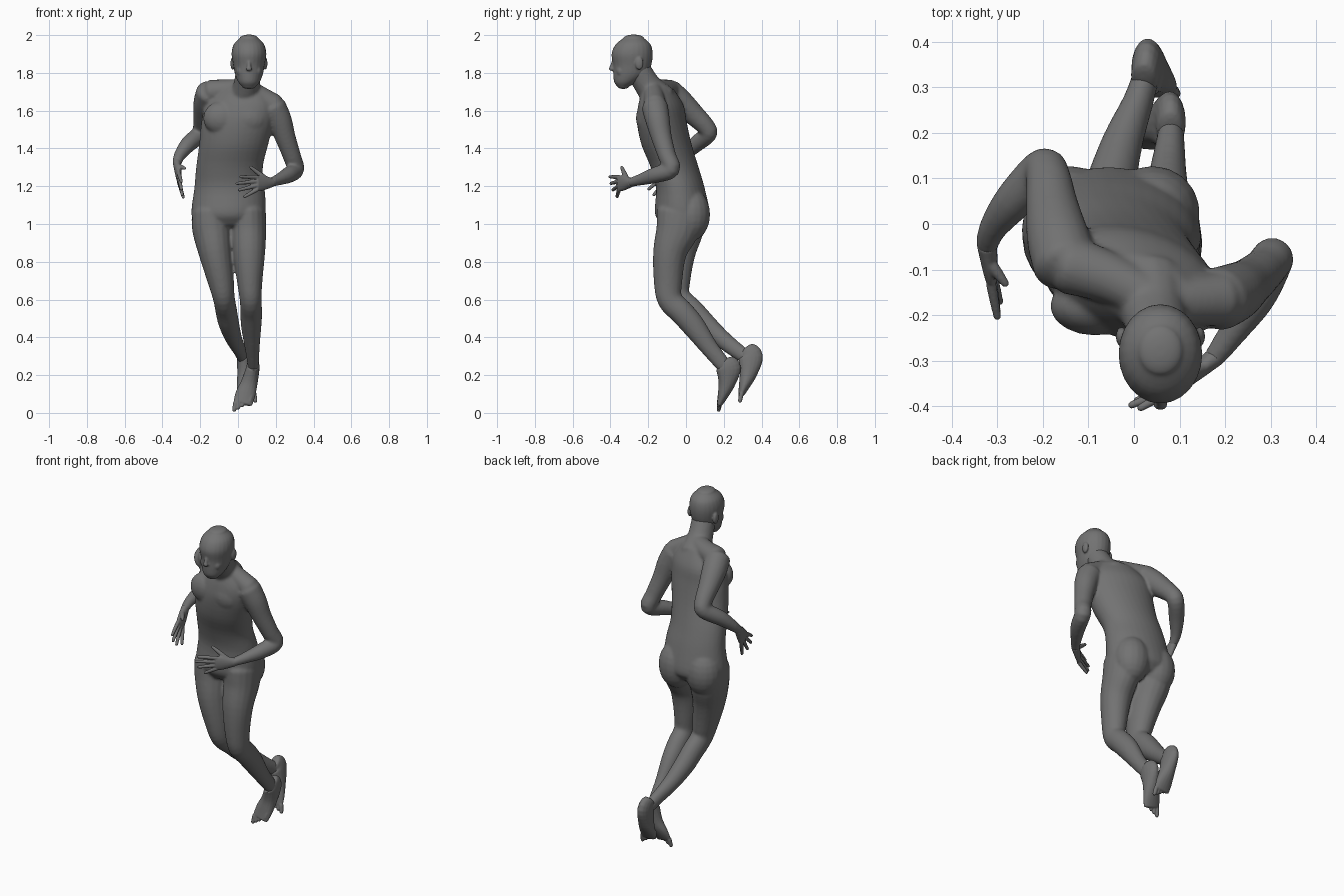
import bpy
import bmesh
from math import cos, sin, pi, radians
from mathutils import Matrix, Vector

UNIT = 0.01  # all positions and radii below are in hundredths

default_cube = bpy.data.objects.get("Cube")
if default_cube:
    bpy.data.objects.remove(default_cube, do_unlink=True)

grey = bpy.data.materials.new("matte grey")
grey.use_nodes = True
grey.diffuse_color = (0.17, 0.17, 0.17, 1)
grey.node_tree.nodes["Principled BSDF"].inputs["Base Color"].default_value = grey.diffuse_color
grey.node_tree.nodes["Principled BSDF"].inputs["Roughness"].default_value = 0.8


def smooth_path(stations, steps=4):
    """Catmull-Rom interpolation of position and radii together."""
    rows = [list(s) if len(s) == 5 else list(s) + [s[-1]] for s in stations]
    result = []
    for i in range(len(rows) - 1):
        before, start = rows[max(i - 1, 0)], rows[i]
        end, after = rows[i + 1], rows[min(i + 2, len(rows) - 1)]
        for k in range(steps):
            t = k / steps
            result.append([
                b + (c - a) * t / 2 + (a - 2.5 * b + 2 * c - d / 2) * t * t
                + (1.5 * (b - c) + (d - a) / 2) * t ** 3
                for a, b, c, d in zip(before, start, end, after)])
    result.append(rows[-1])
    return result


def loft(bm, stations, side=(1, 0, 0), side_end=None, axis=None, cap=0.5, segments=18):
    """Closed tube through (x, y, z, half width, half depth) stations."""
    path = smooth_path(stations)
    last = len(path) - 1
    centres = [Vector(p[:3]) for p in path]
    first_side, final_side = Vector(side), Vector(side_end or side)
    sections = []
    for i, p in enumerate(path):
        along = Vector(axis) if axis else centres[min(i + 1, last)] - centres[max(i - 1, 0)]
        along.normalize()
        wide = first_side.lerp(final_side, i / last)
        wide = (wide - along * wide.dot(along)).normalized()
        sections.append((centres[i], along, wide, along.cross(wide), p[3], p[4]))

    # Rounded ends
    def end_rings(section, direction):
        c, along, wide, deep, w, d = section
        reach = min(w, d) * cap * direction
        return [(c + along * reach * sin(a), along, wide, deep, w * cos(a), d * cos(a))
                for a in map(radians, (25, 50, 75))]

    sections = end_rings(sections[0], -1)[::-1] + sections + end_rings(sections[-1], 1)
    rings = []
    for c, along, wide, deep, w, d in sections:
        angles = [2 * pi * k / segments for k in range(segments)]
        rings.append([bm.verts.new((c + wide * w * cos(a) + deep * d * sin(a)) * UNIT)
                      for a in angles])
    for low, high in zip(rings, rings[1:]):
        for k in range(segments):
            n = (k + 1) % segments
            bm.faces.new((low[k], low[n], high[n], high[k]))
    bm.faces.new(rings[0][::-1])
    bm.faces.new(rings[-1])


def ellipsoid(bm, centre, radii):
    matrix = Matrix.Translation(Vector(centre) * UNIT) @ Matrix.Diagonal((*(Vector(radii) * UNIT), 1))
    bmesh.ops.create_uvsphere(bm, u_segments=18, v_segments=12, radius=1, matrix=matrix)


def finish(name, bm, voxel, passes):
    """Fuse the overlapping forms into one smooth skin."""
    bmesh.ops.recalc_face_normals(bm, faces=bm.faces)
    mesh = bpy.data.meshes.new(name)
    bm.to_mesh(mesh)
    bm.free()
    mesh.materials.append(grey)
    obj = bpy.data.objects.new(name, mesh)
    bpy.context.collection.objects.link(obj)
    fuse = obj.modifiers.new("fuse", "REMESH")
    fuse.mode = "VOXEL"
    fuse.voxel_size = voxel * UNIT
    fuse.use_smooth_shade = True
    soften = obj.modifiers.new("soften", "SMOOTH")
    soften.factor = 0.5
    soften.iterations = passes


def foot(name, stations, inner):
    """Foot with five toes; inner is the x direction of the big toe."""
    bm = bmesh.new()
    loft(bm, stations)
    ball = Vector(stations[-1][:3])
    for i in range(5):
        base = ball + Vector((inner * (4 - 2.1 * i), 0, 0.9 * i))
        tip = base + Vector((inner * 0.6, -0.7, 0.25 * i - 3.6))
        size = 1.3 - 0.08 * i
        loft(bm, [(*base, size), (*tip, size * 0.85)], segments=10, cap=1)
    finish(name, bm, voxel=0.4, passes=3)


def hand(name, wrist, knuckles, spread, tips, thumb):
    bm = bmesh.new()
    wrist, knuckles, spread = Vector(wrist), Vector(knuckles), Vector(spread)
    palm = wrist.lerp(knuckles, 0.6)
    loft(bm, [(*wrist, 2.5, 2.2), (*palm, 4, 1.8), (*knuckles, 4.3, 1.4)], side=spread)
    for offset, tip in zip((3.3, 1.1, -1.1, -3.3), tips):
        base = knuckles + spread * offset
        middle = base.lerp(Vector(tip), 0.5)
        loft(bm, [(*base, 1.15), (*middle, 1.05), (*tip, 0.85)], side=spread, segments=10, cap=1)
    root = wrist.lerp(knuckles, 0.35) + spread * 1.8
    loft(bm, [(*root, 1.5), (*root.lerp(Vector(thumb), 0.55), 1.25), (*thumb, 0.9)],
         side=(1, 0.3, 0), segments=10, cap=1)
    finish(name, bm, voxel=0.4, passes=2)


body = bmesh.new()

# Torso, twisting from level hips to a turned chest
loft(body, [(-5, -2, 101, 17, 12), (-5, -2, 106, 19.7, 14.5), (-4.5, -3, 119, 18.7, 12.8),
            (-4.5, -6, 130, 17.8, 12.5), (-2.3, -10.3, 142, 18.5, 13), (-0.3, -12.8, 154, 19.5, 12.5),
            (0.8, -13.3, 163, 18.5, 11), (2, -14.5, 171, 12, 7.5)],
     side_end=(1, -0.4, 0), axis=(0, 0, 1), cap=0.3, segments=32)

# Chest and buttock muscles
ellipsoid(body, (6, -20, 156), (10, 6.5, 9))
ellipsoid(body, (-8.5, -18, 156), (10, 6.5, 9))
ellipsoid(body, (4, 2.5, 105), (10.5, 10.3, 14))
ellipsoid(body, (-14, 2.5, 105), (10.5, 10.3, 14))

# Neck and shoulder slopes
loft(body, [(3, -14, 166, 9), (4.5, -20, 173, 7.1), (5.7, -25.5, 182, 6.7)])
loft(body, [(5, -18, 172, 5), (12, -17, 167.5, 5.4), (19, -16.5, 163, 6)], side=(0, 1, 0))
loft(body, [(3, -16, 172, 5), (-5, -12, 171, 5.6), (-14, -9, 170, 6.5)], side=(0, 1, 0))

# Left arm, elbow bent in front of the waist
loft(body, [(18.5, -16.5, 162, 7), (22, -15, 155, 6.5), (25, -13, 146, 5.5), (28.5, -10, 136, 4.8),
            (30.5, -7.7, 129, 4.6), (26.8, -16, 126, 4.3), (21.5, -24, 123.5, 3.1), (17.5, -29.5, 122, 2.4)])

# Right arm, elbow drawn back
loft(body, [(-15, -9, 169.7, 7.2), (-16.7, -3, 164.5, 6.9), (-18, 4, 158, 5.8), (-18.9, 10.5, 151.5, 4.9),
            (-20.3, 11.7, 147.5, 4.7), (-26.5, 5, 142, 4.3), (-31, -1, 136, 3.1), (-32.3, -5, 132, 2.4)],
     side=(1, 0.5, 0))

# Left leg
loft(body, [(5.5, -3, 106, 9.3, 12.5), (5.7, -4.5, 97, 9.3, 11.5), (5.9, -8.5, 85, 8.5, 9),
            (6.2, -9.5, 70, 6.8, 7.6), (6.7, -8.5, 60, 5.8, 6.7), (7, -2, 53, 5.8, 6.5),
            (7, 4, 46, 5.4, 6.2), (7.5, 12, 35, 4, 4.8), (8, 18.5, 27, 3.1, 4.2), (8, 21, 24, 2.8, 3.8)])

# Right leg
loft(body, [(-14.3, -2, 106, 10.3, 12.7), (-13.8, -3, 97, 10.4, 12.3), (-12, -5.5, 85, 8.9, 10.7),
            (-9.1, -6, 70, 7, 8.4), (-7.5, -4.5, 61, 5.8, 7), (-6.2, 3, 54, 5.7, 6.6),
            (-5, 9, 48, 5.5, 6.1), (-2.5, 18, 40, 4.5, 4.9), (0.8, 26.5, 33.3, 3.4, 4.2),
            (2.5, 32, 29.5, 3, 3.8)])
finish("body", body, voxel=0.8, passes=6)

# Feet
foot("left_foot", [(8, 21, 27, 3, 5), (7.8, 22.5, 23.5, 3.6, 6.7), (6, 21.7, 16, 4.4, 4.6),
                   (4, 19.8, 10, 5.3, 3), (2.6, 18, 5.2, 5.1, 1.7)], inner=-1)
foot("right_foot", [(2.3, 32, 33, 3, 5), (3, 34.2, 29.5, 3.6, 6.6), (3.8, 33, 21, 4.2, 4.7),
                    (4.3, 30.9, 14.5, 5, 3), (4.6, 29.3, 10, 4.9, 1.7)], inner=1)

# Head with brow, nose, lips and ears
head = bmesh.new()
loft(head, [(5.8, -33.3, 172.7, 3.6, 3), (5.8, -32, 175, 5.6, 6), (5.8, -29.6, 179, 7.3, 8.9),
            (5.8, -28.5, 184, 8.3, 10.1), (5.8, -28.5, 190, 9.2, 10.9), (5.8, -28, 195, 8.1, 9.3),
            (5.8, -27.7, 198.3, 5, 5.6)], axis=(0, 0, 1), cap=0.4, segments=24)
loft(head, [(5.8, -38, 187, 0.9), (5.8, -39.2, 183.5, 1.1), (5.8, -39.7, 182, 1.7, 1.2)], cap=0.8)
ellipsoid(head, (5.8, -36.3, 188.3), (5.2, 2.9, 1.3))
ellipsoid(head, (5.8, -37, 177.5), (2.6, 1.4, 1.1))
ellipsoid(head, (5.8, -34.8, 173.8), (2.4, 2, 1.5))
for mirror in (-1, 1):
    ellipsoid(head, (5.8 + mirror * 8.6, -24.7, 185), (1.2, 2.2, 3.4))
    ellipsoid(head, (5.8 + mirror * 4, -34.5, 181), (2.6, 2.4, 3))
finish("head", head, voxel=0.5, passes=4)

# Hands
hand("left_hand", (18, -29, 122), (10, -35.5, 121.5), (0, 0, 1),
     [(1.5, -40.3, 125), (-0.5, -39.7, 121.5), (0.7, -38.7, 118), (3.5, -36.5, 114.5)], (6.8, -34, 130))
hand("right_hand", (-32.3, -4.5, 132.5), (-31.3, -11, 124.5), (0, -0.75, 0.65),
     [(-30, -20.3, 122.5), (-30, -19.7, 118.5), (-29.5, -17, 115.5), (-29, -12.5, 114.2)],
     (-28.3, -13, 129.5))
